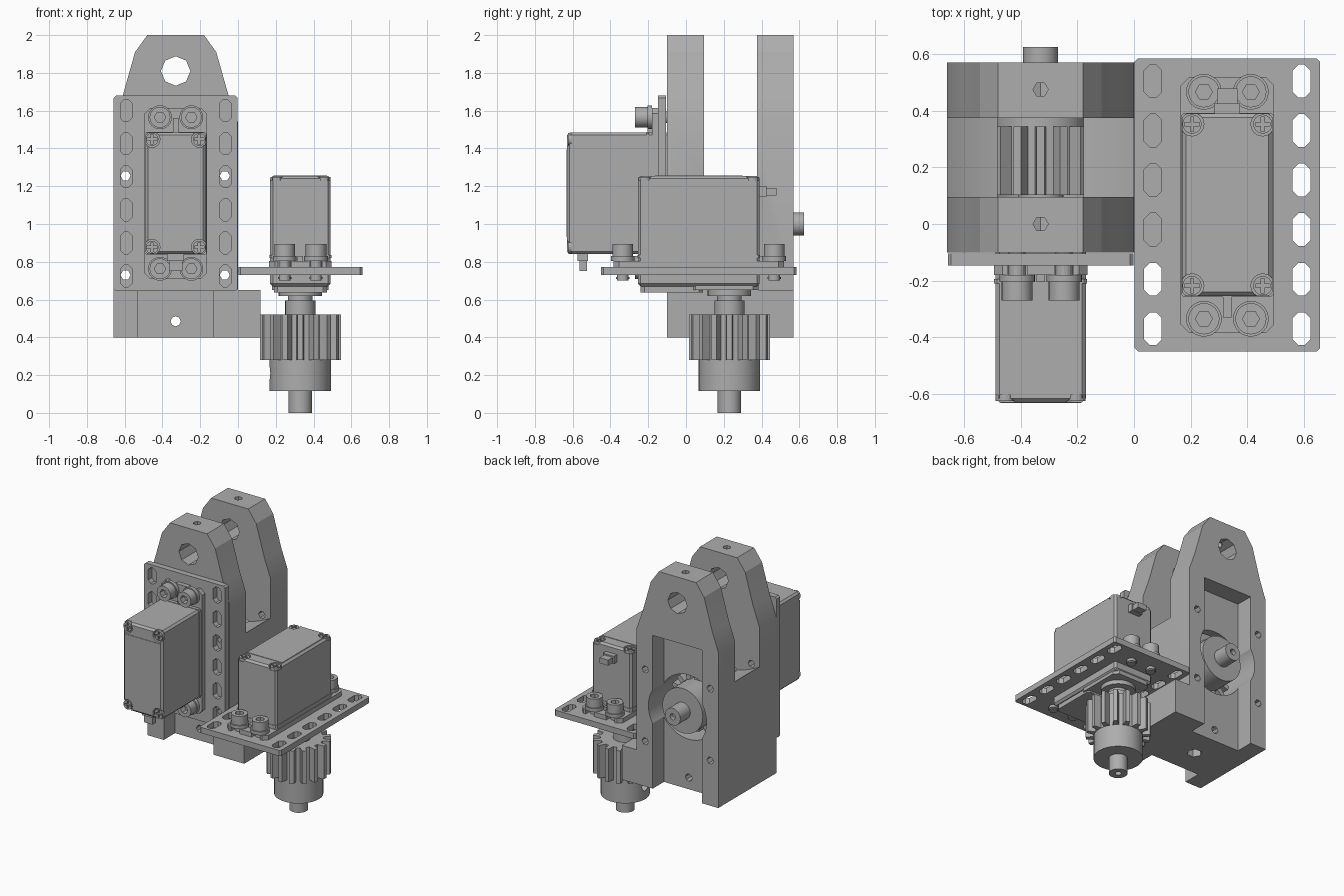
import bpy, bmesh
from math import pi, cos, sin, radians
from mathutils import Matrix

if "Cube" in bpy.data.objects:
    bpy.data.objects.remove(bpy.data.objects["Cube"], do_unlink=True)

GREY = (0.42, 0.42, 0.42, 1)
grey = bpy.data.materials.new("plain grey")
grey.use_nodes = True
grey.diffuse_color = GREY
grey.node_tree.nodes["Principled BSDF"].inputs["Base Color"].default_value = GREY


def ring(x, y, r, n=32, turn=0.0):
    return [(x + r * cos(turn + 2 * pi * i / n), y + r * sin(turn + 2 * pi * i / n)) for i in range(n)]


def rect(x0, x1, y0, y1, c=0.0):
    if not c:
        return [(x0, y0), (x1, y0), (x1, y1), (x0, y1)]
    return [(x0 + c, y0), (x1 - c, y0), (x1, y0 + c), (x1, y1 - c),
            (x1 - c, y1), (x0 + c, y1), (x0, y1 - c), (x0, y0 + c)]


def plus(x, y, a, b):
    return [(x + u, y + v) for u, v in ((a, b), (b, b), (b, a), (-b, a), (-b, b), (-a, b),
                                        (-a, -b), (-b, -b), (-b, -a), (b, -a), (b, -b), (a, -b))]


def prism(name, loops, lo, hi, axis="z", bevel=0.0):
    """Extrude one or more closed outlines between lo and hi along an axis."""
    place = {"z": lambda u, v, w: (u, v, w), "y": lambda u, v, w: (u, w, v),
             "x": lambda u, v, w: (w, u, v)}[axis]
    bm = bmesh.new()
    for loop in loops:
        low = [bm.verts.new(place(u, v, lo)) for u, v in loop]
        high = [bm.verts.new(place(u, v, hi)) for u, v in loop]
        bm.faces.new(low)
        bm.faces.new(high)
        for i in range(len(loop)):
            j = (i + 1) % len(loop)
            bm.faces.new((low[i], low[j], high[j], high[i]))
    bmesh.ops.recalc_face_normals(bm, faces=bm.faces)
    if bevel:
        bmesh.ops.bevel(bm, geom=list(bm.edges), offset=bevel, segments=1, affect="EDGES")
    mesh = bpy.data.meshes.new(name)
    bm.to_mesh(mesh)
    bm.free()
    mesh.materials.append(grey)
    obj = bpy.data.objects.new(name, mesh)
    bpy.context.collection.objects.link(obj)
    return obj


def cut(obj, loops, lo, hi, axis="z"):
    cutter = prism("cutter", loops, lo, hi, axis)
    cutter.hide_render = True
    mod = obj.modifiers.new("cut", "BOOLEAN")
    mod.operation, mod.solver, mod.object = "DIFFERENCE", "EXACT", cutter
    shape = obj.evaluated_get(bpy.context.evaluated_depsgraph_get())
    mesh = bpy.data.meshes.new_from_object(shape)
    obj.modifiers.clear()
    obj.data = mesh
    bpy.data.objects.remove(cutter, do_unlink=True)


# Forked bracket: tapered outline with a side foot
CX, AXLE = -0.33, 1.0
bracket = prism("forked_bracket", [[
    (-0.66, 0.4), (0.12, 0.4), (0.12, 0.65), (0, 0.65), (0, 1.54), (-0.05, 1.68), (-0.115, 1.91),
    (-0.18, 2), (-0.48, 2), (-0.545, 1.91), (-0.61, 1.68), (-0.66, 1.54)]], -0.1, 0.57, "y")
cut(bracket, [ring(CX, 1.81, 0.65, 64)], 0.095, 0.375, "y")      # gap between the arms
for lo, hi in ((-0.2, 0.03), (0.44, 0.7)):                        # front and back pockets
    cut(bracket, [rect(-0.53, -0.13, 0.3, 1.52)], lo, hi, "y")
cut(bracket, [ring(CX, AXLE, 0.235, 40)], -0.02, 0.7, "y")        # gear bore
cut(bracket, [ring(CX, 1.81, 0.078, 8)], -0.3, 0.8, "y")          # pivot hole
bolt_holes = [ring(x, z, 0.027, 6) for x in (-0.595, -0.07) for z in (0.73, 1.255)]
cut(bracket, bolt_holes + [ring(CX, 0.485, 0.027, 8)], -0.3, 0.8, "y")
cut(bracket, [ring(CX, y, 0.027, 6) for y in (0, 0.475)], 1.82, 2.1)
cut(bracket, [ring(CX, 0.23, 0.05, 6)], 0.3, 0.6)

# Servo unit, drive axis pointing down
SX, SY = 0.33, 0.23
unit = []


def part(*args, **kw):
    obj = prism(*args, **kw)
    unit.append(obj)
    return obj


# Slotted mounting plate
plate = part("mounting_plate", [rect(0.002, 0.658, -0.45, 0.585, 0.012)], 0.73, 0.772)
slots = [rect(x - 0.031, x + 0.031, y - 0.058, y + 0.058, 0.02)
         for x in (0.067, 0.592) for y in (0.505 - 0.175 * i for i in range(6))]
cut(plate, slots, 0.6, 0.9)

# Servo case with screw pockets in the lid
case = part("servo_case", [rect(0.17, 0.49, -0.255, 0.39)], 0.67, 1.255, bevel=0.014)
lid_points = [(x, y) for x in (0.205, 0.455) for y in (-0.218, 0.353)]
cut(case, [ring(x, y, 0.042, 16) for x, y in lid_points], 1.23, 1.3)
heads = part("lid_screws", [ring(x, y, 0.034, 16) for x, y in lid_points], 1.22, 1.25)
cut(heads, [plus(x, y, 0.026, 0.006) for x, y in lid_points], 1.238, 1.3)
lid = part("lid_panel", [rect(0.188, 0.472, -0.165, 0.3)], 1.25, 1.258)
seam = part("case_seam", [rect(0.166, 0.494, -0.258, 0.393, 0.01)], 0.82, 0.835)

# Stepped gearbox under the case and the output boss
part("gearbox_step", [rect(0.19, 0.47, -0.24, 0.09, 0.02)], 0.638, 0.68)
part("gearbox_cover", [rect(0.18, 0.48, 0.02, 0.385, 0.03)], 0.65, 0.68)
part("output_boss", [ring(SX, SY, 0.115)], 0.62, 0.66)
part("output_collar", [ring(SX, SY, 0.065)], 0.59, 0.63)

# Mounting flange with open screw notches
screws = [(x, y) for x in (0.247, 0.413) for y in (-0.335, 0.467)]
flange = part("servo_flange", [rect(0.165, 0.495, -0.385, 0.52, 0.03)], 0.772, 0.805)
cut(flange, [rect(x - 0.034, x + 0.034, min(y, y + s), max(y, y + s))
             for x, y in screws for s in ((0.1,) if y > 0 else (-0.1,))], 0.7, 0.9)
part("flange_ribs", [rect(0.315, 0.345, -0.33, -0.24), rect(0.315, 0.345, 0.37, 0.46)], 0.80, 0.83)
part("screw_shanks", [ring(x, y, 0.03, 16) for x, y in screws], 0.70, 0.84)
part("screw_threads", [ring(x, y, 0.035, 16) for x, y in screws], 0.708, 0.72)
part("screw_washers", [ring(x, y, 0.063, 24) for x, y in screws], 0.805, 0.83)
caps = part("screw_caps", [ring(x, y, 0.055, 24) for x, y in screws], 0.828, 0.895)
cut(caps, [ring(x, y, 0.03, 6) for x, y in screws], 0.85, 1.0)

# Cable plug on the case end
part("cable_socket", [rect(0.285, 0.375, 1.145, 1.2)], 0.38, 0.425, axis="y")
part("cable_plug", [rect(0.295, 0.365, 1.15, 1.19)], 0.42, 0.478, axis="y")

# Pinion with sixteen trapezoid teeth
TEETH = 16
outline = []
for i in range(TEETH):
    for step, r in ((-0.3, 0.165), (-0.17, 0.215), (0.17, 0.215), (0.3, 0.165)):
        a = 2 * pi * (i + step) / TEETH
        outline.append((SX + r * cos(a), SY + r * sin(a)))
part("pinion", [outline], 0.28, 0.522)
hub = part("pinion_hub", [ring(SX, SY, 0.163, 40)], 0.115, 0.285)
cut(hub, [ring(SY, 0.21, 0.034, 12)], 0.1, 0.24, "x")
shaft = part("output_shaft", [ring(SX, SY, 0.062)], 0.0, 0.2)
cut(shaft, [ring(SX, SY, 0.022, 12)], -0.1, 0.03)
part("shaft_sleeve", [ring(SX, SY, 0.08)], 0.5, 0.595)

# Second servo unit turned to drive backwards through the bracket
turn = Matrix(((-1, 0, 0, 0), (0, 0, -1, 0.625), (0, -1, 0, 1.23), (0, 0, 0, 1)))
for obj in unit:
    twin = obj.copy()
    twin.name = "upright_" + obj.name
    twin.matrix_world = turn
    bpy.context.collection.objects.link(twin)

# Smooth round walls, sharp corners
bpy.ops.object.select_all(action="DESELECT")
for obj in unit + [bracket]:
    obj.select_set(True)
bpy.context.view_layer.objects.active = bracket
bpy.ops.object.shade_smooth_by_angle(angle=radians(20))
